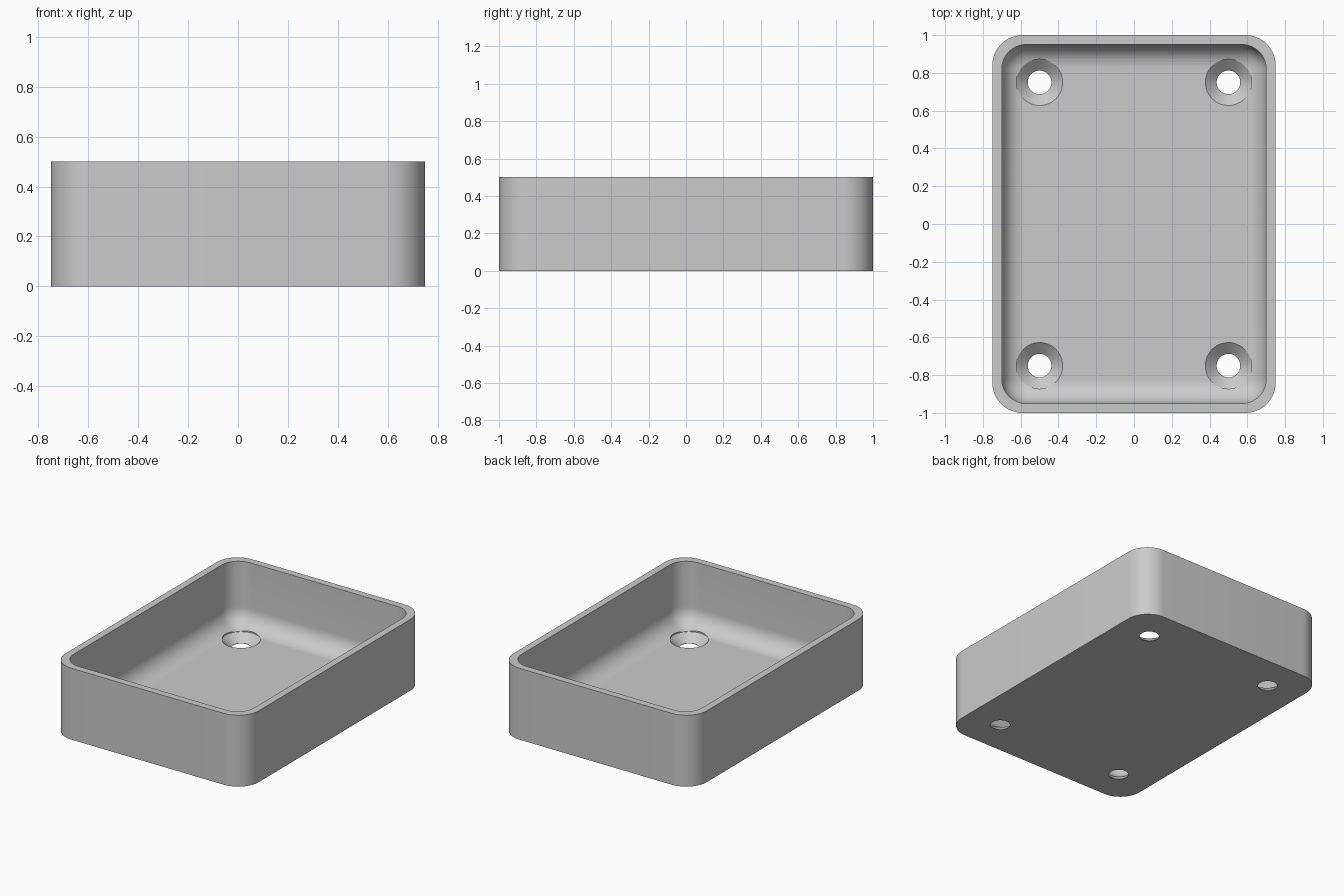
import bpy, bmesh
from math import sin, cos, pi, radians

if "Cube" in bpy.data.objects:
    bpy.data.objects.remove(bpy.data.objects["Cube"])

HEIGHT, WALL, FLOOR = 0.5, 0.05, 0.055
FILLET = 0.125
HOLE_R, SINK_R = 0.0625, 0.1225

grey = bpy.data.materials.new("plain_grey")
grey.use_nodes = True
colour = (0.6, 0.6, 0.6, 1)
grey.diffuse_color = colour
grey.node_tree.nodes["Principled BSDF"].inputs["Base Color"].default_value = colour


def rounded_ring(bm, inset, radius, z, steps=16):
    """Rounded rectangle loop, inset from the outer footprint."""
    ring = []
    for k, (sx, sy) in enumerate([(1, 1), (-1, 1), (-1, -1), (1, -1)]):
        cx, cy = sx * (0.75 - inset - radius), sy * (1 - inset - radius)
        for i in range(steps + 1):
            a = (k + i / steps) * pi / 2
            ring.append(bm.verts.new((cx + radius * cos(a), cy + radius * sin(a), z)))
    return ring


def circle_ring(bm, x, y, radius, z, steps=48):
    return [bm.verts.new((x + radius * cos(2 * pi * i / steps),
                          y + radius * sin(2 * pi * i / steps), z)) for i in range(steps)]


def skin(bm, rings):
    """Bridge the rings in order and cap both ends."""
    for a, b in zip(rings, rings[1:]):
        n = len(a)
        for i in range(n):
            j = (i + 1) % n
            bm.faces.new((a[i], a[j], b[j], b[i]))
    bm.faces.new(rings[0])
    bm.faces.new(rings[-1])


def finish(bm, name):
    bmesh.ops.recalc_face_normals(bm, faces=bm.faces)
    mesh = bpy.data.meshes.new(name)
    bm.to_mesh(mesh)
    bm.free()
    obj = bpy.data.objects.new(name, mesh)
    bpy.context.collection.objects.link(obj)
    mesh.materials.append(grey)
    return obj


# Tray: outer wall, rim, inner wall and rounded floor edge
bm = bmesh.new()
rings = [rounded_ring(bm, 0, 0.16, 0), rounded_ring(bm, 0, 0.16, HEIGHT),
         rounded_ring(bm, WALL, 0.13, HEIGHT)]
for i in range(13):
    a = i / 12 * pi / 2
    d = FILLET * (1 - cos(a))
    rings.append(rounded_ring(bm, WALL + d, 0.13 - d, FLOOR + FILLET * (1 - sin(a))))
skin(bm, rings)
tray = finish(bm, "tray")

# Countersunk screw holes in the four corners
bm = bmesh.new()
for x in (-0.5, 0.5):
    for y in (-0.75, 0.75):
        profile = [(HOLE_R, -0.05), (HOLE_R, 0.002), (SINK_R, FLOOR), (SINK_R, FLOOR + 0.1)]
        skin(bm, [circle_ring(bm, x, y, r, z) for r, z in profile])
cutter = finish(bm, "screw_hole_cutter")
cutter.hide_render = True

cut = tray.modifiers.new("screw_holes", 'BOOLEAN')
cut.operation = 'DIFFERENCE'
cut.solver = 'EXACT'
cut.object = cutter
bpy.ops.object.select_all(action='DESELECT')
bpy.context.view_layer.objects.active = tray
tray.select_set(True)
bpy.ops.object.modifier_apply(modifier=cut.name)
bpy.data.objects.remove(cutter)
bpy.ops.object.shade_smooth_by_angle(angle=radians(30))
